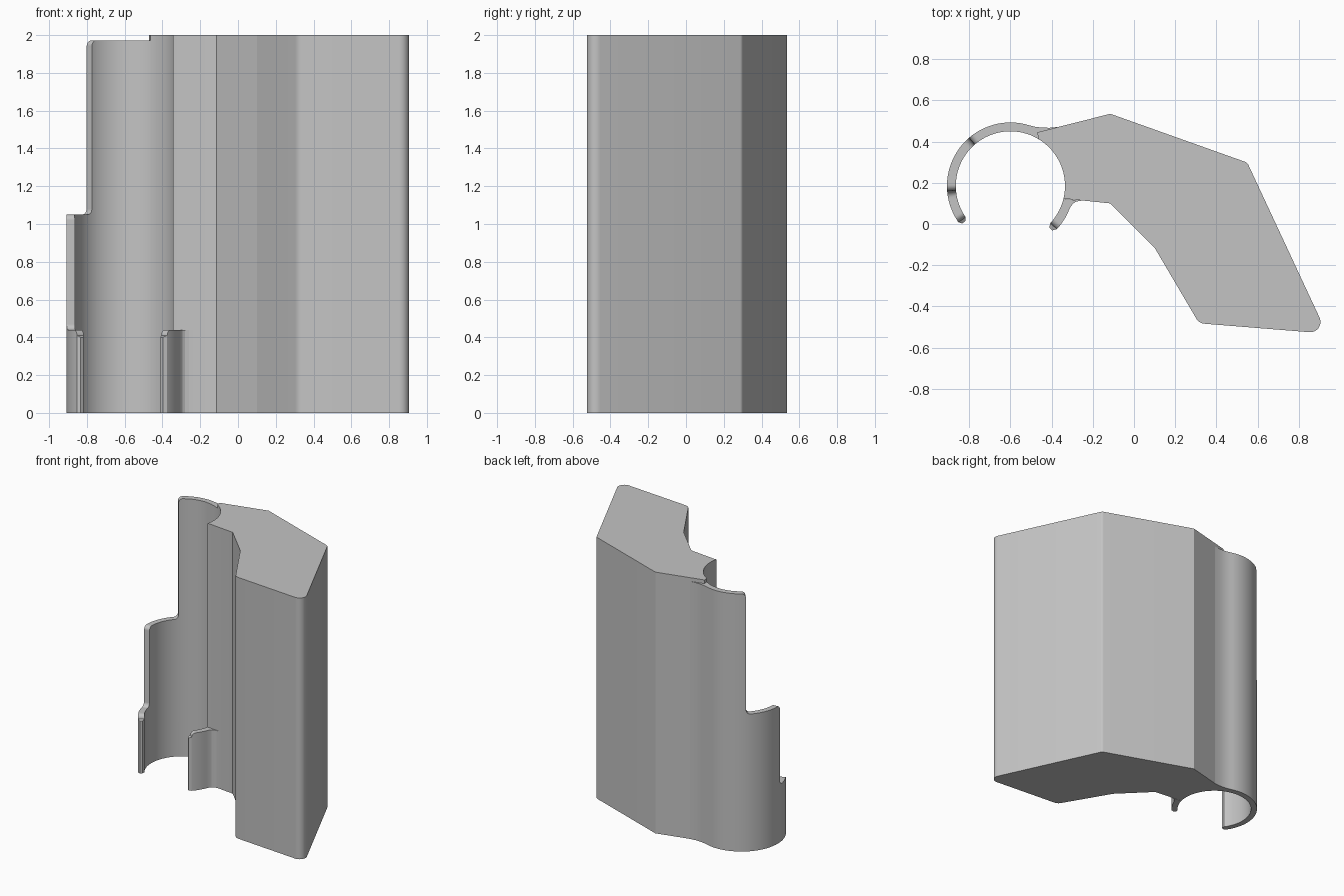
import bpy, bmesh
from math import sin, cos, radians, sqrt
from mathutils import Vector

cube = bpy.data.objects.get("Cube")
if cube:
    bpy.data.objects.remove(cube)

grey = bpy.data.materials.new("plain grey")
grey.use_nodes = True
colour = (0.55, 0.55, 0.55, 1)
grey.diffuse_color = colour
grey.node_tree.nodes["Principled BSDF"].inputs["Base Color"].default_value = colour

CENTRE = Vector((-0.6, 0.185))
INNER, OUTER = 0.265, 0.308
CLIP_TOP, MID_TOP, LOW_TOP = 1.972, 1.05, 0.44
R = 0.03                            # fillet on the clip steps
R_DEG = 6                           # the same fillet measured round the ring


def ring(radius, deg):
    return CENTRE + Vector((cos(radians(deg)), sin(radians(deg)))) * radius


def finish(name, bm):
    bmesh.ops.recalc_face_normals(bm, faces=bm.faces)
    mesh = bpy.data.meshes.new(name)
    bm.to_mesh(mesh)
    bm.free()
    mesh.materials.append(grey)
    obj = bpy.data.objects.new(name, mesh)
    bpy.context.collection.objects.link(obj)
    bpy.ops.object.select_all(action="DESELECT")
    obj.select_set(True)
    bpy.context.view_layer.objects.active = obj
    bpy.ops.object.shade_smooth_by_angle(angle=radians(11))


def rounded(before, corner, after, radius, steps=12):
    """Arc of the given radius replacing a polygon corner."""
    a, b, c = Vector(before), Vector(corner), Vector(after)
    u, v = (a - b).normalized(), (c - b).normalized()
    half = u.angle(v) / 2
    mid = b + (u + v).normalized() * radius / sin(half)
    reach = radius / (sin(half) / cos(half))
    p, q = b + u * reach - mid, b + v * reach - mid
    turn = p.angle_signed(q)
    # spherical blend between the two tangent points
    w = abs(turn)
    return [mid + (p * sin(w * (1 - i / steps)) + q * sin(w * i / steps)) / sin(w)
            for i in range(steps + 1)]


def wall(name, columns):
    """Curved wall from columns of (inner point, outer point, top height)."""
    bm = bmesh.new()
    rows = []
    for inner, outer, top in columns:
        rows.append([bm.verts.new((p.x, p.y, z))
                     for p, z in ((inner, 0), (outer, 0), (outer, top), (inner, top))])
    for a, b in zip(rows, rows[1:]):
        for i in range(4):
            j = (i + 1) % 4
            bm.faces.new((a[i], a[j], b[j], b[i]))
    bm.faces.new(rows[0])
    bm.faces.new(rows[-1])
    finish(name, bm)


def arc(start, end, top, step=4):
    n = max(1, round(abs(end - start) / step))
    return [(start + (end - start) * i / n, top) for i in range(n + 1)]


def round_up(deg, direction, top, n=10):
    """Convex top corner that starts at deg and runs in the given direction."""
    return [(deg + direction * R_DEG * t, top - R + R * sqrt(1 - (1 - t) ** 2))
            for t in [(i / n) ** 2 for i in range(n + 1)]]


def round_in(deg, direction, top, n=10):
    """Concave corner that ends at deg."""
    return [(deg - direction * R_DEG * t, top + R - R * sqrt(1 - (1 - t) ** 2))
            for t in [(1 - i / n) ** 2 for i in range(n + 1)]]


def ring_columns(profile):
    return [(ring(INNER, d), ring(OUTER, d), top) for d, top in profile]


# Main block: a faceted prism with a round channel cut in its side
back_left, low_left = (0.55, 0.298), (0.937, -0.532)
low_right, knee = (0.316, -0.482), (0.10, -0.115)
outline = [Vector((-0.47, 0.445)), Vector((-0.115, 0.535))]
outline += rounded((-0.115, 0.535), back_left, low_left, 0.03, 6)
outline += rounded(back_left, low_left, low_right, 0.05)
outline += rounded(low_left, low_right, knee, 0.05)
outline += [Vector(knee), Vector((-0.115, 0.10)), Vector((-0.325, 0.122))]
outline += [ring(INNER, d) for d, _ in arc(-14, 59, 0)]
bm = bmesh.new()
base = bm.faces.new([bm.verts.new((p.x, p.y, 0)) for p in outline])
lifted = bmesh.ops.extrude_face_region(bm, geom=[base], use_keep_orig=True)
bmesh.ops.translate(bm, vec=(0, 0, 2),
                    verts=[g for g in lifted["geom"] if isinstance(g, bmesh.types.BMVert)])
finish("main_block", bm)

# Long clip arm: three heights stepping up towards the block
LOW_EDGE, MID_EDGE, END = 185, 131, 215
profile = round_up(END, -1, LOW_TOP)
profile += arc(END - R_DEG - 2, LOW_EDGE + R_DEG + 2, LOW_TOP)
profile += round_in(LOW_EDGE, -1, LOW_TOP) + round_up(LOW_EDGE - 0.3, -1, MID_TOP)
profile += arc(LOW_EDGE - R_DEG - 3, MID_EDGE + R_DEG + 3, MID_TOP)
profile += round_in(MID_EDGE, -1, MID_TOP) + round_up(MID_EDGE - 0.3, -1, CLIP_TOP)
profile += arc(MID_EDGE - R_DEG - 3, 72, CLIP_TOP)
columns = ring_columns(profile)
tip = (ring(INNER + 0.012, END + 3), ring(OUTER - 0.012, END + 3), LOW_TOP - 0.04)
# Web that blends the arm into the back of the block
web = [(68, (-0.475, 0.471)), (64, (-0.445, 0.468)), (61, (-0.41, 0.467)), (59, (-0.36, 0.472))]
columns += [(ring(INNER, d), Vector(p), CLIP_TOP) for d, p in web]
wall("long_clip_arm", [tip] + columns)

# Short clip arm with a fillet against the front of the block
START = -43
short = ring_columns(round_up(START, 1, LOW_TOP) + arc(START + R_DEG + 2, -22, LOW_TOP))
tip = (ring(INNER + 0.012, START - 4), ring(OUTER - 0.012, START - 4), LOW_TOP - 0.04)
fillet = [(-19, (-0.306, 0.086)), (-17.5, (-0.295, 0.1)), (-16, (-0.28, 0.109)),
          (-15, (-0.26, 0.113)), (-14, (-0.23, 0.113))]
short += [(ring(INNER, d), Vector(p), LOW_TOP) for d, p in fillet]
wall("short_clip_arm", [tip] + short)
